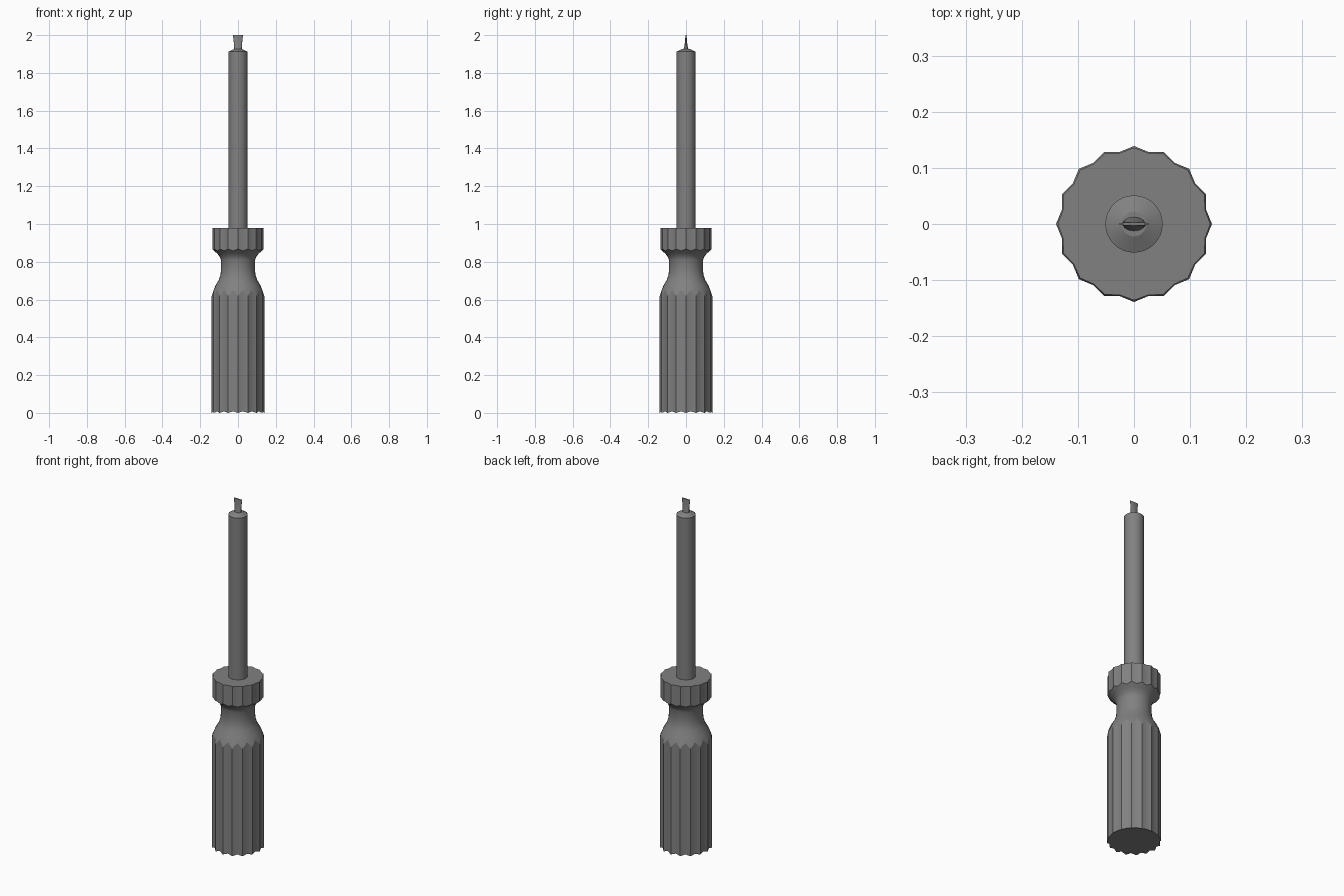
import bpy
import bmesh
import math

cube = bpy.data.objects.get("Cube")
if cube:
    bpy.data.objects.remove(cube, do_unlink=True)

grey = bpy.data.materials.new("mid grey")
grey.use_nodes = True
COLOUR = (0.22, 0.22, 0.22, 1)
grey.diffuse_color = COLOUR
grey.node_tree.nodes["Principled BSDF"].inputs["Base Color"].default_value = COLOUR


def loft(name, rings, smooth_angle):
    """Skin a list of equal-length point rings and cap both ends."""
    bm = bmesh.new()
    loops = [[bm.verts.new(p) for p in ring] for ring in rings]
    count = len(loops[0])
    for low, high in zip(loops, loops[1:]):
        for i in range(count):
            j = (i + 1) % count
            bm.faces.new((low[i], low[j], high[j], high[i]))
    bm.faces.new(loops[0][::-1])
    bm.faces.new(loops[-1])
    mesh = bpy.data.meshes.new(name)
    bm.to_mesh(mesh)
    bm.free()
    obj = bpy.data.objects.new(name, mesh)
    mesh.materials.append(grey)
    bpy.context.collection.objects.link(obj)
    bpy.ops.object.select_all(action="DESELECT")
    obj.select_set(True)
    bpy.context.view_layer.objects.active = obj
    bpy.ops.object.shade_smooth_by_angle(angle=math.radians(smooth_angle))
    return obj


def ring(rx, ry, z, count=32):
    angles = [math.tau * i / count for i in range(count)]
    return [(rx * math.cos(a), ry * math.sin(a), z) for a in angles]


def fluted(ridge, groove):
    """Ring alternating between ridge and groove, each given as (radius, z)."""
    points = []
    for i in range(32):
        r, z = groove if i % 2 else ridge
        a = math.tau * i / 32
        points.append((r * math.cos(a), r * math.sin(a), z))
    return points


# Handle: fluted grip, rounded shoulder, waist and fluted collar
RIDGE, GROOVE = 0.139, 0.131
COLLAR_RIDGE, COLLAR_GROOVE = 0.136, 0.129
handle = [
    fluted((RIDGE, 0), (GROOVE, 0.008)),
    fluted((RIDGE, 0.62), (GROOVE, 0.65)),
    ring(0.119, 0.119, 0.675),
    ring(0.101, 0.101, 0.705),
    ring(0.092, 0.092, 0.735),
    ring(0.09, 0.09, 0.76),
    ring(0.09, 0.09, 0.81),
    ring(0.098, 0.098, 0.83),
    ring(0.112, 0.112, 0.845),
    fluted((COLLAR_RIDGE, 0.868), (COLLAR_GROOVE, 0.858)),
    fluted((COLLAR_RIDGE, 0.978), (COLLAR_GROOVE, 0.978)),
]
loft("handle", handle, 25)

# Shaft with a shallow cone at its end
loft("shaft", [
    ring(0.051, 0.051, 0.97),
    ring(0.051, 0.051, 1.912),
    ring(0.022, 0.022, 1.926),
], 25)

# Blade: oval root flaring sideways to a thin flat tip
loft("blade", [
    ring(0.02, 0.013, 1.915),
    ring(0.02, 0.012, 1.928),
    ring(0.021, 0.008, 1.945),
    ring(0.023, 0.005, 1.97),
    ring(0.027, 0.003, 2.0),
], 40)
